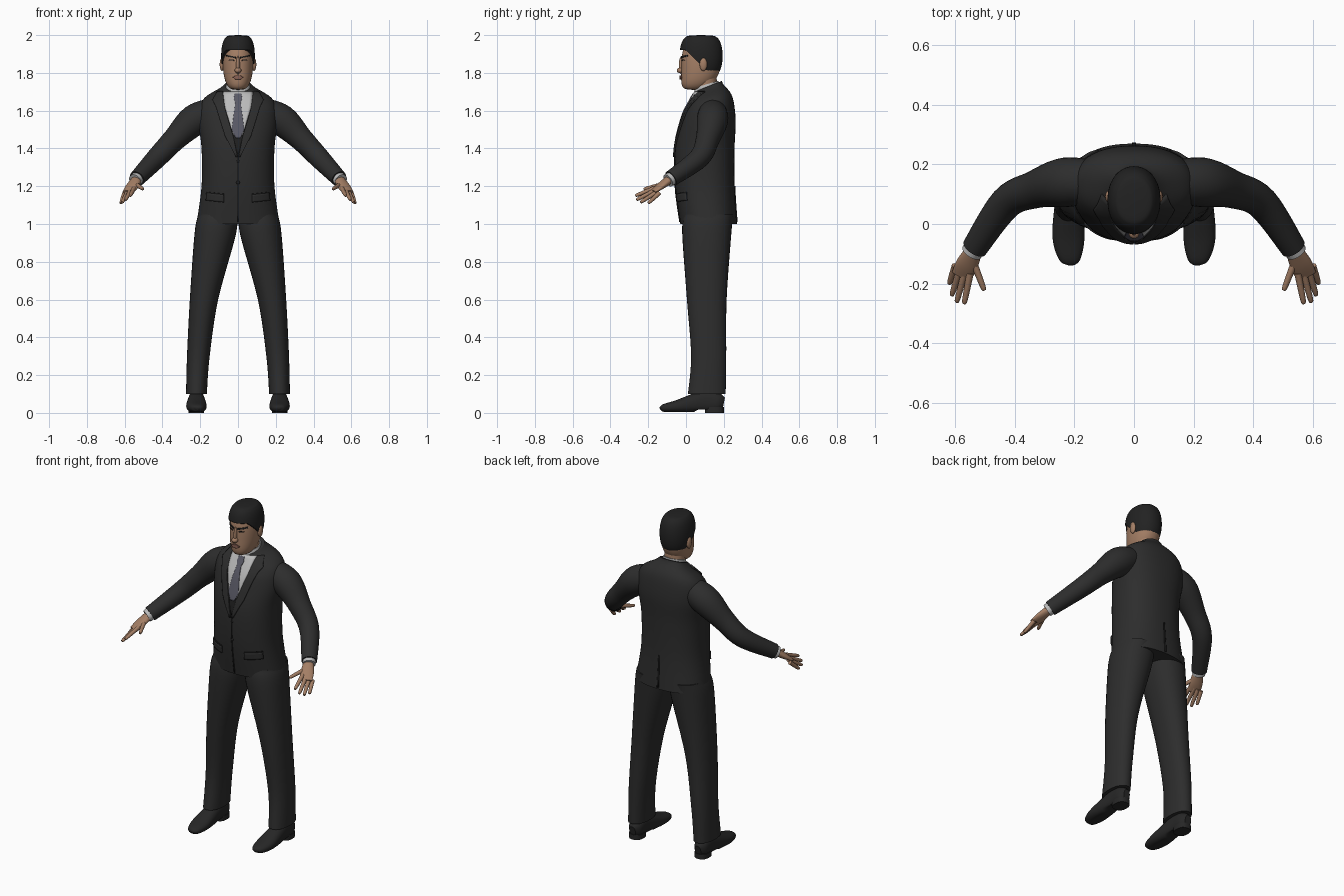
import bpy, bmesh, math
from mathutils import Vector, Matrix
from mathutils.bvhtree import BVHTree

cube = bpy.data.objects.get("Cube")
if cube:
    bpy.data.objects.remove(cube)


def material(name, red, green, blue):
    mat = bpy.data.materials.new(name)
    mat.use_nodes = True
    colour = (red, green, blue, 1)
    mat.diffuse_color = colour
    mat.node_tree.nodes["Principled BSDF"].inputs["Base Color"].default_value = colour
    return mat


SUIT = material("charcoal suit", .026, .026, .026)
SEAM = material("dark seam", .014, .014, .014)
HAIR = material("black hair", .016, .016, .016)
SHOE = material("black leather", .02, .02, .02)
SKIN = material("tan skin", .37, .21, .13)
LIPS = material("muted lips", .25, .12, .09)
SHIRT = material("light grey shirt", .5, .5, .5)
TIE = material("slate tie", .1, .1, .13)

UP = Vector((0, 0, 1))
made = []


def finish(name, bm, mat):
    bmesh.ops.recalc_face_normals(bm, faces=bm.faces)
    mesh = bpy.data.meshes.new(name)
    bm.to_mesh(mesh)
    bm.free()
    mesh.materials.append(mat)
    ob = bpy.data.objects.new(name, mesh)
    bpy.context.collection.objects.link(ob)
    made.append(ob)
    return ob


def smooth_path(keys, steps):
    """Spline through the key rings, each running between its neighbours' slopes."""
    keys = [Vector(key if len(key) == 5 else (*key, key[-1])) for key in keys]
    padded = [keys[0], *keys, keys[-1]]
    path = []
    for before, start, end, after in zip(padded, padded[1:], padded[2:], padded[3:]):
        leave, arrive = (end - before) / 2, (after - start) / 2
        for step in range(steps):
            t = step / steps
            ease = t * t * (3 - 2 * t)
            path.append(start.lerp(end, ease) + leave * t * (1 - t) ** 2 - arrive * t * t * (1 - t))
    return path + [keys[-1]]


def loft(name, keys, mat, sides=32, steps=6, power=2, along=False, warp=None, side=1):
    """Skin rings (x, y, z, half width, half depth); along turns them to follow the path."""
    rings = smooth_path(keys, steps)
    centres = [Vector(ring[:3]) for ring in rings]
    bm = bmesh.new()
    rows = []
    for i, ring in enumerate(rings):
        across, deep = Vector((1, 0, 0)), Vector((0, 1, 0))
        if along:
            travel = centres[min(i + 1, len(rings) - 1)] - centres[max(i - 1, 0)]
            across = travel.cross(UP).normalized()
            deep = across.cross(travel.normalized())
        row = []
        for k in range(sides):
            angle = math.tau * k / sides
            c, s = math.cos(angle), math.sin(angle)
            point = (centres[i]
                     + across * math.copysign(abs(c) ** (2 / power), c) * ring[3]
                     + deep * math.copysign(abs(s) ** (2 / power), s) * ring[4])
            if warp:
                point.z = warp(point)
            point.x *= side
            row.append(bm.verts.new(point))
        rows.append(row)
    for low, high in zip(rows, rows[1:]):
        for k in range(sides):
            bm.faces.new((low[k], low[k - 1], high[k - 1], high[k]))
    bm.faces.new(rows[0])
    bm.faces.new(rows[-1])
    return finish(name, bm, mat)


def blob(name, centre, size, mat, side=1):
    """Ellipsoid."""
    bm = bmesh.new()
    place = Matrix.Translation((centre[0] * side, centre[1], centre[2])) @ Matrix.Diagonal((*size, 1))
    bmesh.ops.create_uvsphere(bm, u_segments=20, v_segments=12, radius=1, matrix=place)
    return finish(name, bm, mat)


def surface(ob):
    return BVHTree.FromPolygons([v.co for v in ob.data.vertices],
                                [p.vertices for p in ob.data.polygons])


def patch(name, rows, mat, target, thick=.004, side=1, facing=-1, cols=10, sub=5):
    """Thin plate laid on a body; each row runs from one (x, z) point to another."""
    rows = [Vector(row) for row in rows]
    lines = [a.lerp(b, s / sub) for a, b in zip(rows, rows[1:]) for s in range(sub)]
    bm = bmesh.new()
    grid = []
    for line in lines + rows[-1:]:
        row = []
        for k in range(cols + 1):
            x, z = Vector(line[:2]).lerp(Vector(line[2:]), k / cols)
            start = Vector((x * side, facing, z))
            hit = target.ray_cast(start, Vector((0, -facing, 0)))[0]
            if hit is None:
                hit = target.find_nearest(Vector((x * side, 0, z)))[0]
            row.append(bm.verts.new(hit + Vector((0, facing * thick / 2, 0))))
        grid.append(row)
    for a, b in zip(grid, grid[1:]):
        for k in range(cols):
            bm.faces.new((a[k], a[k + 1], b[k + 1], b[k]))
    ob = finish(name, bm, mat)
    mod = ob.modifiers.new("thickness", "SOLIDIFY")
    mod.thickness, mod.offset = thick, 0
    return ob


def centred(*pairs):
    return [(-half, z, half, z) for z, half in pairs]


def skull(low, high, width, depth, fullness, chin):
    """Egg-shaped rings; chin pushes the lower rings forward."""
    rings = []
    for i in range(13):
        angle = math.pi * i / 12
        swell = max(math.sin(angle), .001) ** fullness
        forward = chin * max(0, math.cos(angle)) ** 2
        z = (low + high) / 2 - (high - low) / 2 * math.cos(angle)
        rings.append((0, .08 - forward, z, width * swell, depth * swell))
    return rings


# Jacket body, its neck opening dipping at the front
jacket = loft("jacket", [
    (0, .12, 1, .22, .15), (0, .1, 1.2, .193, .157), (0, .1, 1.4, .193, .157),
    (0, .12, 1.55, .21, .143), (0, .13, 1.65, .19, .117), (0, .12, 1.71, .1, .08),
    (0, .12, 1.73, .075, .07)],
    SUIT, sides=56, power=2.3,
    warp=lambda p: p.z + 3 * (p.y - .12) * max(0, p.z - 1.6))
body = surface(jacket)

# Shirt front, waistcoat and tie
patch("waistcoat", centred((1.5, .035), (1.37, .003)), SEAM, body)
patch("shirt_front", centred((1.7, .08), (1.62, .07), (1.47, .024)), SHIRT, body, .005)
patch("tie", centred((1.69, .016), (1.665, .022), (1.64, .014), (1.5, .033), (1.455, .012)),
      TIE, body, .009)

# Jacket closing, buttons and rear vent
patch("front_closing", centred((1.37, .003), (1.01, .003)), SEAM, body, cols=2)
patch("rear_vent", centred((1.2, .003), (1.01, .006)), SEAM, body, facing=1, cols=2)
for label, z in (("upper", 1.33), ("lower", 1.22)):
    blob(label + "_button", (0, -.057, z), (.01, .006, .01), SEAM)

# Neck, collar and head
loft("neck", [(0, .11, 1.66, .058), (0, .1, 1.82, .06)], SKIN)
loft("shirt_collar", [(0, .11, 1.68, .074), (0, .11, 1.74, .062)], SHIRT,
     warp=lambda p: p.z + (p.y - .11) * .3)
head = loft("head", skull(1.71, 1.99, .08, .104, .6, .04), SKIN, sides=40, steps=3, power=2.15)
face = surface(head)
blob("nose_tip", (0, -.03, 1.813), (.018, .019, .015), SKIN)
blob("nose_bridge", (0, -.022, 1.84), (.01, .016, .05), SKIN)
patch("mouth", centred((1.786, .012), (1.777, .028), (1.766, .014)), LIPS, face, .008, sub=3)

# Hair cap, trimmed along a hairline that falls from brow to nape
loft("hair", skull(1.78, 2, .089, .114, .4, 0), HAIR, sides=64, steps=4, power=2.1,
     warp=lambda p: max(p.z, 1.8, 1.92 - max(0, p.y)))

# Paired parts
for label, side in (("left_", 1), ("right_", -1)):
    # Face details
    blob(label + "ear", (.085, .092, 1.845), (.012, .02, .035), SKIN, side)
    patch(label + "eyebrow", [(.012, 1.885, .06, 1.895), (.012, 1.877, .06, 1.887)],
          HAIR, face, .006, side)
    patch(label + "eye", [(.025, 1.87, .042, 1.87), (.018, 1.864, .05, 1.866)],
          SEAM, face, .004, side)

    # Lapel and pocket flap
    patch(label + "lapel", [(.08, 1.7, .108, 1.7), (.074, 1.65, .135, 1.655),
                            (.068, 1.61, .118, 1.625), (.024, 1.46, .07, 1.47),
                            (.002, 1.355, .012, 1.355)], SUIT, body, .009, side)
    patch(label + "pocket_seam", [(.075, 1.16, .165, 1.17), (.075, 1.15, .165, 1.16)],
          SEAM, body, .006, side)
    patch(label + "pocket_flap", [(.075, 1.155, .165, 1.165), (.075, 1.115, .168, 1.125)],
          SUIT, body, .009, side)

    # Sleeve and shirt cuff
    loft(label + "sleeve", [(.12, .14, 1.6, .07), (.23, .14, 1.55, .083), (.335, .115, 1.45, .063),
                            (.43, .07, 1.35, .055), (.535, -.08, 1.24, .043)],
         SUIT, along=True, side=side)
    loft(label + "shirt_cuff", [(.525, -.065, 1.25, .036), (.545, -.095, 1.23, .036)],
         SHIRT, along=True, side=side)

    # Hand, with the fingers fanned between the first and the last
    loft(label + "palm", [(.53, -.075, 1.245, .025, .024), (.56, -.135, 1.2, .037, .018),
                          (.58, -.175, 1.17, .034, .009)], SKIN, along=True, side=side)
    fingers = [("thumb", Vector((.54, -.125, 1.21)), Vector((.503, -.222, 1.185)))]
    for i, finger in enumerate(("index", "middle", "ring", "little")):
        fan = i / 3
        reach = Vector((.01, -.02, -.01)) * math.sin(math.pi * fan)
        knuckle = Vector((.55, -.165, 1.19)).lerp(Vector((.6, -.14, 1.165)), fan)
        tip = Vector((.57, -.267, 1.15)).lerp(Vector((.62, -.2, 1.11)), fan)
        fingers.append((finger + "_finger", knuckle, tip + reach))
    for finger, knuckle, tip in fingers:
        loft(label + finger, [(*knuckle, .012), (*knuckle.lerp(tip, .9), .009), (*tip, .002)],
             SKIN, sides=12, along=True, side=side)

    # Trouser leg
    loft(label + "trouser_leg", [(.22, .11, .1, .055, .1), (.21, .12, .3, .06, .093),
                                 (.18, .11, .6, .075, .105), (.12, .11, .95, .11, .13),
                                 (.11, .12, 1.05, .1, .13)], SUIT, power=2.2, side=side)

    # Shoe with arched waist and heel
    loft(label + "shoe", [(.22, .2, .05, .02, .03), (.22, .17, .055, .04, .05),
                          (.22, .1, .06, .043, .06), (.22, -.04, .035, .054, .035),
                          (.215, -.12, .025, .035, .02), (.215, -.137, .02, .006, .005)],
         SHOE, along=True, power=2.3, side=side,
         warp=lambda p: max(p.z, .018 if p.y > .04 else .004))
    loft(label + "heel", [(.22, .15, 0, .041, .05), (.22, .15, .03, .041, .05)],
         SHOE, power=2.5, side=side)

# Smooth shading with crisp edges
bpy.ops.object.select_all(action="DESELECT")
for ob in made:
    ob.select_set(True)
bpy.context.view_layer.objects.active = jacket
bpy.ops.object.shade_smooth_by_angle(angle=math.radians(45))
